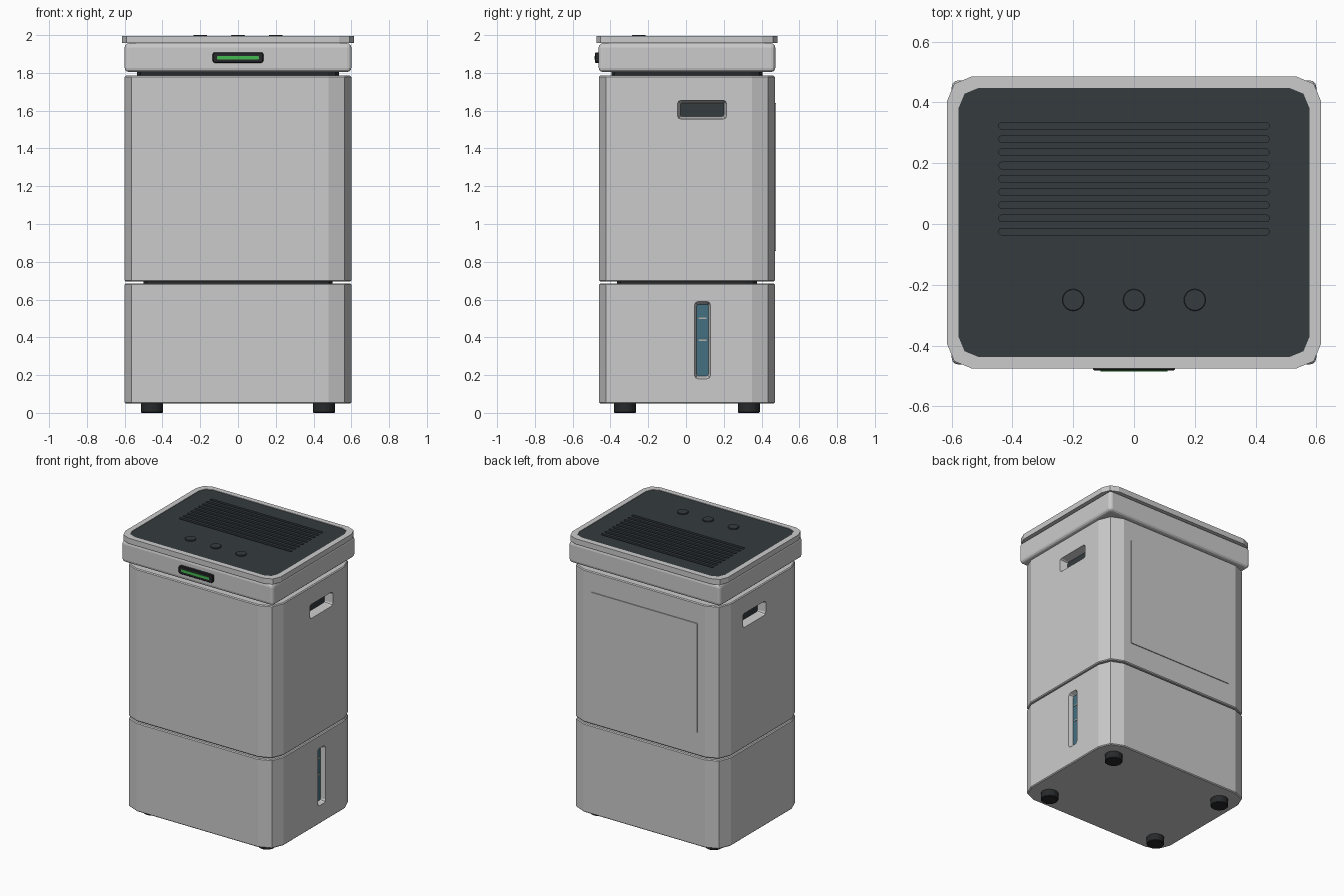
import bpy, bmesh, math

if "Cube" in bpy.data.objects:
    bpy.data.objects.remove(bpy.data.objects["Cube"])

CY = 0.005  # body centre in y


def material(name, col):
    m = bpy.data.materials.new(name)
    m.diffuse_color = (*col, 1)
    m.use_nodes = True
    m.node_tree.nodes["Principled BSDF"].inputs["Base Color"].default_value = m.diffuse_color
    return m


DARK = material("charcoal", (0.035, 0.043, 0.048))
BLACK = material("black", (0.02, 0.022, 0.024))
GREEN = material("green_light", (0.06, 0.5, 0.08))
BLUE = material("blue_glass", (0.06, 0.16, 0.22))
TICK = material("tick_grey", (0.45, 0.45, 0.4))


def outline(hx, hy, r, seg=2, cx=0.0, cy=0.0):
    """Rectangle outline with rounded corners."""
    pts = []
    for i, (sx, sy) in enumerate([(1, 1), (-1, 1), (-1, -1), (1, -1)]):
        for k in range(seg + 1):
            a = math.pi / 2 * (i + k / seg)
            pts.append((cx + sx * (hx - r) + r * math.cos(a),
                        cy + sy * (hy - r) + r * math.sin(a)))
    return pts


def top_map(u, v, w):
    return (u, v, w)


def right_map(u, v, w):
    return (w, u, v)


def left_map(u, v, w):
    return (-w, u, v)


def front_map(u, v, w):
    return (u, -w, v)


def loft(name, layers, mapping=top_map, mat=None):
    """Closed solid through a stack of (outline, height) layers."""
    bm = bmesh.new()
    rings = [[bm.verts.new(mapping(u, v, w)) for u, v in pts] for pts, w in layers]
    n = len(rings[0])
    for a, b in zip(rings, rings[1:]):
        for i in range(n):
            j = (i + 1) % n
            bm.faces.new((a[i], a[j], b[j], b[i]))
    bm.faces.new(rings[0][::-1])
    bm.faces.new(rings[-1])
    bmesh.ops.recalc_face_normals(bm, faces=bm.faces)
    me = bpy.data.meshes.new(name)
    bm.to_mesh(me)
    bm.free()
    ob = bpy.data.objects.new(name, me)
    bpy.context.collection.objects.link(ob)
    if mat:
        me.materials.append(mat)
    return ob


def slab(name, hx, hy, r, z0, z1, mat=None, mapping=top_map, cx=0.0, cy=CY, bev=0.0, seg=2):
    """Rounded slab, optionally with chamfered rims."""
    full, small = outline(hx, hy, r, seg, cx, cy), outline(hx - bev, hy - bev, max(r - bev, 0.001), seg, cx, cy)
    layers = [(full, z0), (full, z1)]
    if bev:
        layers = [(small, z0), (full, z0 + bev), (full, z1 - bev), (small, z1)]
    return loft(name, layers, mapping, mat)


def cut(ob, cutter):
    m = ob.modifiers.new("cut", 'BOOLEAN')
    m.operation, m.solver, m.object = 'DIFFERENCE', 'EXACT', cutter
    bpy.context.view_layer.objects.active = ob
    bpy.ops.object.modifier_apply(modifier=m.name)
    bpy.data.objects.remove(cutter)


def cylinder(name, r, x, y, z0, z1, mat, bev=0.004):
    return slab(name, r, r, r, z0, z1, mat, cx=x, cy=y, bev=bev, seg=6)


# Water tank and upper body with dark seams between
tank = slab("water_tank", 0.6, 0.465, 0.12, 0.05, 0.685, bev=0.006)
body = slab("upper_body", 0.6, 0.465, 0.12, 0.695, 1.785, bev=0.006)
slab("tank_seam", 0.5, 0.37, 0.06, 0.68, 0.70, BLACK)
slab("lid_seam", 0.535, 0.40, 0.06, 1.78, 1.81, BLACK)

# Tapered handle pockets on both sides
for side, mapping in (("right", right_map), ("left", left_map)):
    inner = outline(0.115, 0.036, 0.01, 2, 0.085, 1.605)
    outer = outline(0.13, 0.05, 0.018, 2, 0.085, 1.605)
    cut(body, loft("handle_cutter", [(inner, 0.54), (outer, 0.6), (outer, 0.65)], mapping))
    slab(side + "_handle_floor", 0.115, 0.036, 0.01, 0.535, 0.545, DARK, mapping, 0.085, 1.605)

# Water level window on the right side
inner = outline(0.031, 0.19, 0.01, 2, 0.0875, 0.385)
outer = outline(0.043, 0.205, 0.02, 2, 0.0875, 0.385)
cut(tank, loft("window_cutter", [(inner, 0.565), (outer, 0.6), (outer, 0.65)], right_map))
slab("level_window", 0.031, 0.19, 0.01, 0.56, 0.57, BLUE, right_map, 0.0875, 0.385)
for i, z in enumerate((0.385, 0.5)):
    slab(f"level_mark_{i}", 0.02, 0.004, 0.001, 0.568, 0.573, TICK, right_map, 0.0875, z)

# Lid with rounded edges
bpy.ops.mesh.primitive_cube_add(size=1, location=(0, CY, 1.881))
lid = bpy.context.object
lid.name = "lid"
lid.scale = (1.2, 0.935, 0.152)
bpy.ops.object.transform_apply(location=False, rotation=False, scale=True)
bev = lid.modifiers.new("round", 'BEVEL')
bev.width, bev.segments = 0.022, 3
bpy.ops.object.modifier_apply(modifier=bev.name)

# Top rim with recessed dark panel
rim = slab("top_rim", 0.615, 0.48, 0.08, 1.957, 1.996)
cut(rim, slab("rim_cutter", 0.577, 0.443, 0.066, 1.97, 2.05))
panel = slab("top_panel", 0.577, 0.443, 0.066, 1.97, 1.992, DARK)

# Vent slots
for i in range(9):
    y = -0.025 + i * 0.0435
    cut(panel, slab("slot_cutter", 0.445, 0.011, 0.0108, 1.98, 2.05, DARK, cy=y, seg=4))

# Control buttons
for i, x in enumerate((-0.2, 0, 0.2)):
    cylinder(f"button_{i}", 0.036, x, -0.25, 1.985, 2.0, DARK, 0.002)

# Front display with green light
slab("display_bezel", 0.135, 0.028, 0.012, 0.455, 0.482, BLACK, front_map, 0, 1.881, bev=0.004)
slab("display_light", 0.11, 0.009, 0.003, 0.47, 0.485, GREEN, front_map, 0, 1.881)

# Rear filter panel
loft("rear_panel", [(outline(0.42, 0.392, 0.006, 2, 0, 1.248), -0.476),
                    (outline(0.42, 0.392, 0.006, 2, 0, 1.248), -0.465)], front_map)

# Feet
for i, (sx, sy) in enumerate([(1, 1), (-1, 1), (-1, -1), (1, -1)]):
    cylinder(f"foot_{i}", 0.058, sx * 0.455, CY + sy * 0.328, 0, 0.06, BLACK)
